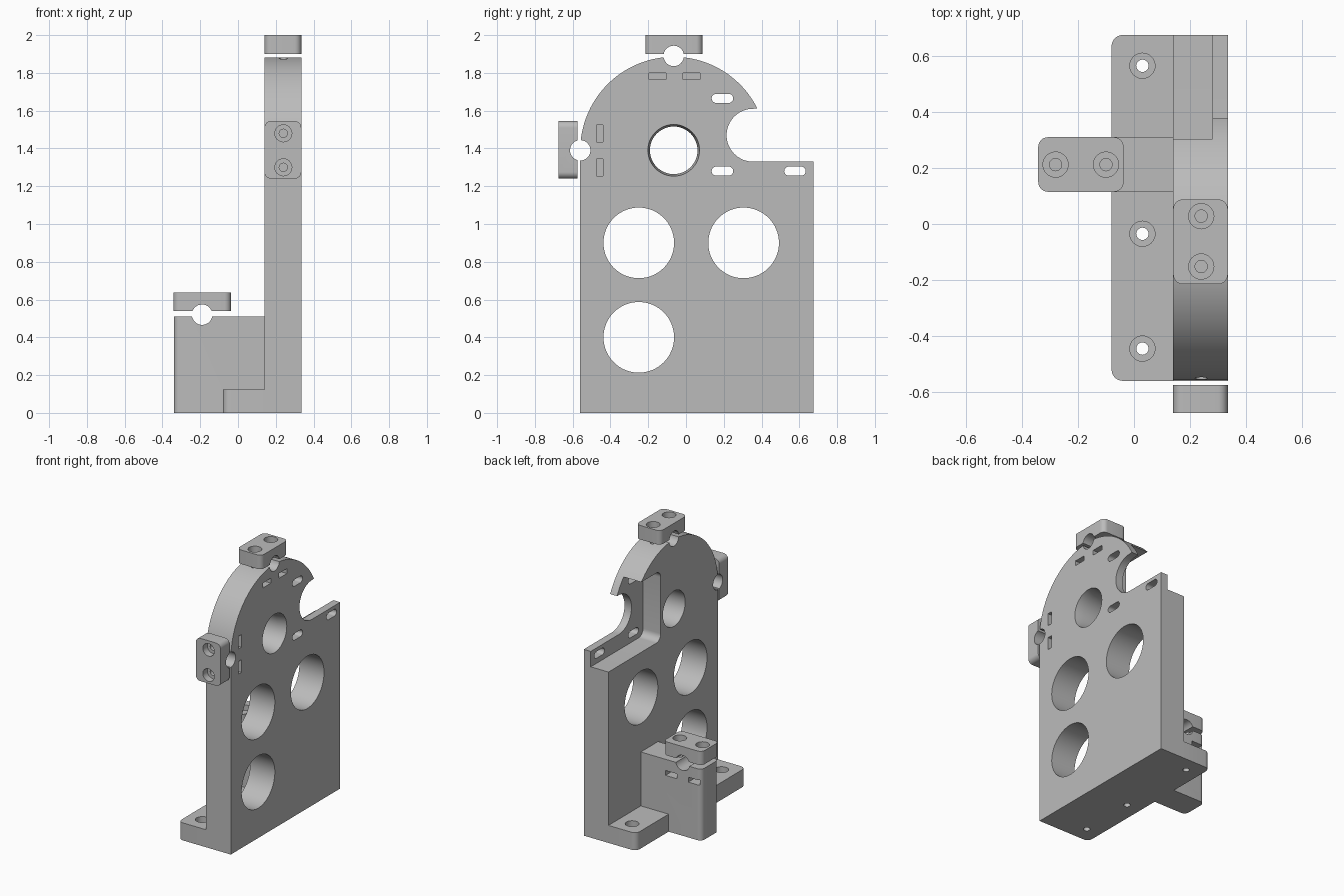
import bpy
import bmesh
from math import sin, cos, pi, atan2, radians
from mathutils import Vector

cube = bpy.data.objects.get("Cube")
if cube:
    bpy.data.objects.remove(cube)

grey = bpy.data.materials.new("plain_grey")
grey.use_nodes = True
grey.diffuse_color = (0.5, 0.5, 0.5, 1)
grey.node_tree.nodes["Principled BSDF"].inputs["Base Color"].default_value = (0.5, 0.5, 0.5, 1)

PLACE = {
    "x": lambda u, v, w: (w, u, v),
    "y": lambda u, v, w: (u, w, v),
    "z": lambda u, v, w: (u, v, w),
}


def arc(u, v, r, a0, a1, n):
    """Points on an arc, angles in radians."""
    return [(u + r * cos(a0 + (a1 - a0) * i / n), v + r * sin(a0 + (a1 - a0) * i / n))
            for i in range(n + 1)]


def circle(u, v, r, n=48):
    return arc(u, v, r, 0, 2 * pi, n)[:-1]


def rounded(u0, u1, v0, v1, r, corners=(1, 1, 1, 1)):
    """Rectangle with chosen rounded corners, from the upper right, anticlockwise."""
    spots = [(u1, v1, -1, -1), (u0, v1, 1, -1), (u0, v0, 1, 1), (u1, v0, -1, 1)]
    pts = []
    for k, (u, v, su, sv) in enumerate(spots):
        if corners[k] and r > 0:
            pts += arc(u + su * r, v + sv * r, r, k * pi / 2, (k + 1) * pi / 2, 8)
        else:
            pts.append((u, v))
    return pts


def prism(name, axis, pts, lo, hi, top_pts=None):
    """Extrude a profile along an axis, optionally to a second profile."""
    bm = bmesh.new()
    a = [bm.verts.new(PLACE[axis](u, v, lo)) for u, v in pts]
    b = [bm.verts.new(PLACE[axis](u, v, hi)) for u, v in top_pts or pts]
    bm.faces.new(a)
    bm.faces.new(b)
    for i in range(len(a)):
        j = (i + 1) % len(a)
        bm.faces.new((a[i], a[j], b[j], b[i]))
    bmesh.ops.recalc_face_normals(bm, faces=bm.faces)
    mesh = bpy.data.meshes.new(name)
    bm.to_mesh(mesh)
    bm.free()
    mesh.materials.append(grey)
    obj = bpy.data.objects.new(name, mesh)
    bpy.context.collection.objects.link(obj)
    return obj


def combine(target, tool, operation="DIFFERENCE"):
    mod = target.modifiers.new("combine", "BOOLEAN")
    mod.operation, mod.solver, mod.object = operation, "EXACT", tool
    bpy.context.view_layer.objects.active = target
    bpy.ops.object.modifier_apply(modifier=mod.name)
    bpy.data.objects.remove(tool)


def cut(target, axis, pts, lo, hi, top_pts=None):
    combine(target, prism("cutter", axis, pts, lo, hi, top_pts), "DIFFERENCE")


X0, X1 = 0.14, 0.335          # plate thickness
XM = 0.24                     # screw line of the plate
HY, HZ, HR = -0.065, 1.39, 0.495   # round head
NY, NZ, NR = 0.355, 1.47, 0.14     # round notch
GROOVE, HEAD, SHANK = 0.054, 0.045, 0.022

# Upright plate with a round head and side notch
tip = atan2(NZ + NR - HZ, 0.375 - HY)
outline = [(-0.56, 0), (0.675, 0), (0.675, NZ - NR)]
outline += arc(NY, NZ, NR, 1.5 * pi, 0.5 * pi, 32)
outline += arc(HY, HZ, HR, tip, pi, 56)
body = prism("bracket_body", "x", outline, X0, X1)

# Thinned pocket on the back of the plate
cut(body, "x", rounded(0.085, 0.9, 1.22, 1.72, 0.05, (0, 1, 1, 0)), 0.05, 0.28)

# Foot flange and cable block
foot = prism("foot", "z", rounded(-0.08, 0.2, -0.56, 0.675, 0.04, (0, 1, 1, 0)), 0, 0.125)
combine(body, foot, "UNION")
block = prism("block", "z", rounded(-0.34, 0.2, 0.115, 0.31, 0.035, (0, 1, 1, 0)), 0, 0.51)
combine(body, block, "UNION")

# Large openings
for y, z in ((-0.25, 0.9), (0.305, 0.9), (-0.25, 0.4)):
    cut(body, "x", circle(y, z, 0.187, 64), 0, 0.5)

# Bearing hole with a tapered mouth
cut(body, "x", circle(HY, HZ, 0.126), 0, 0.5)
cut(body, "x", circle(HY, HZ, 0.126), 0.27, X1 + 0.001, circle(HY, HZ, 0.137))

# Rounded adjustment slots
for y, z in ((0.193, 1.665), (0.193, 1.28), (0.577, 1.28)):
    cut(body, "x", rounded(y - 0.057, y + 0.057, z - 0.024, z + 0.024, 0.0239), 0.2, 0.5)

# Counterbored foot holes
for y in (0.565, -0.035, -0.445):
    cut(body, "z", circle(0.03, y, SHANK, 24), -0.1, 0.3)
    cut(body, "z", circle(0.03, y, HEAD, 32), 0.065, 0.3)

# Cable grooves, screw bores and nut slots in the body
cut(body, "x", circle(HY, 1.89, GROOVE), 0, 0.5)
cut(body, "x", circle(-0.56, HZ, GROOVE), 0, 0.5)
cut(body, "y", circle(-0.19, 0.52, GROOVE), 0, 0.5)
for s in (-0.09, 0.09):
    y, z, x = HY + s + 0.003, HZ + s, -0.19 + s
    cut(body, "z", circle(XM, y, SHANK, 24), 1.72, 2)
    cut(body, "x", rounded(y - 0.045, y + 0.045, 1.765, 1.8, 0), 0.19, 0.5)
    cut(body, "y", circle(XM, z, SHANK, 24), -0.7, -0.4)
    cut(body, "x", rounded(-0.475, -0.44, z - 0.045, z + 0.045, 0), 0.19, 0.5)
    cut(body, "z", circle(x, 0.212, SHANK, 24), 0.35, 0.7)
    cut(body, "y", rounded(x - 0.045, x + 0.045, 0.395, 0.43, 0), 0.165, 0.5)


def clamp(name, axis, box, lo, hi, screws, outer, groove_axis, groove):
    """Rounded cap with two counterbored screws and a cable groove."""
    cap = prism(name, axis, rounded(*box, 0.035), lo, hi)
    cut(cap, groove_axis, circle(*groove, GROOVE), -1, 1)
    mid = (lo + hi) / 2
    for u, v in screws:
        cut(cap, axis, circle(u, v, SHANK, 24), lo - 0.1, hi + 0.1)
        ends = (mid, hi + 0.1) if outer > 0 else (lo - 0.1, mid)
        cut(cap, axis, circle(u, v, HEAD, 32), *ends)
    return cap


caps = [
    clamp("top_clamp", "z", (X0, X1, -0.215, 0.088), 1.9, 2.0,
          [(XM, 0.028), (XM, -0.152)], 1, "x", (HY, 1.89)),
    clamp("front_clamp", "y", (X0, X1, 1.24, 1.545), -0.675, -0.575,
          [(XM, 1.48), (XM, 1.30)], -1, "x", (-0.56, HZ)),
    clamp("block_clamp", "z", (-0.342, -0.037, 0.115, 0.31), 0.54, 0.637,
          [(-0.28, 0.212), (-0.10, 0.212)], 1, "y", (-0.19, 0.52)),
]

# Smooth the round walls, keep the machined edges sharp
bpy.ops.object.select_all(action="DESELECT")
for obj in [body] + caps:
    obj.select_set(True)
bpy.context.view_layer.objects.active = body
bpy.ops.object.shade_smooth_by_angle(angle=radians(30))
